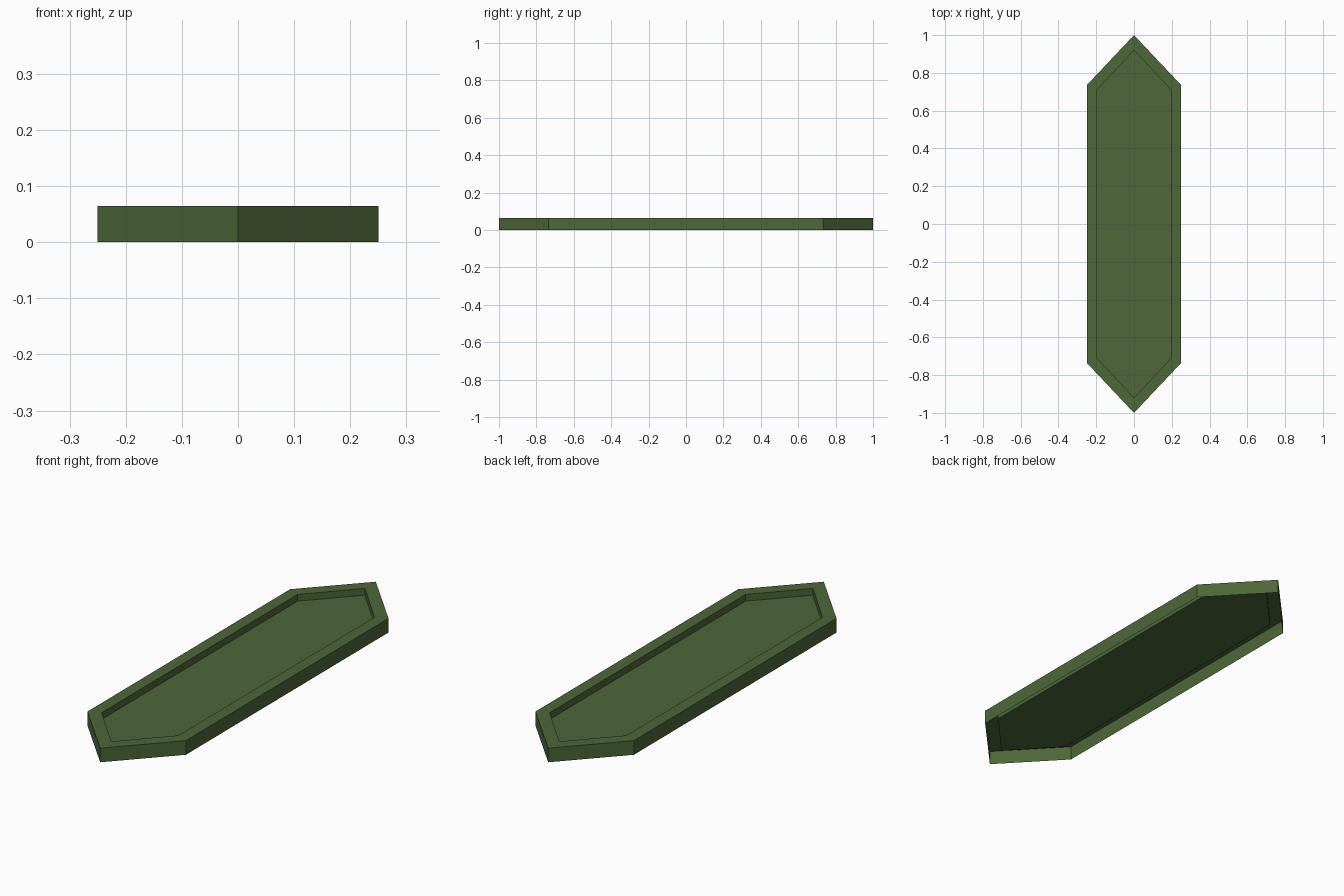
import bpy
import bmesh

cube = bpy.data.objects.get("Cube")
if cube:
    bpy.data.objects.remove(cube, do_unlink=True)

HEIGHT = 0.065
FLOOR = 0.034

# Single flat colour
green = bpy.data.materials.new("moss_green")
color = (0.076, 0.136, 0.042, 1)
green.diffuse_color = color
green.use_nodes = True
green.node_tree.nodes["Principled BSDF"].inputs["Base Color"].default_value = color


def hexagon(bm, half_width, shoulder, tip, z):
    """Ring of vertices for an elongated hexagon pointed along y."""
    outline = [(0, -tip), (half_width, -shoulder), (half_width, shoulder),
               (0, tip), (-half_width, shoulder), (-half_width, -shoulder)]
    return [bm.verts.new((x, y, z)) for x, y in outline]


def bridge(bm, lower, upper):
    """Band of quads between two rings."""
    for i in range(len(lower)):
        j = (i + 1) % len(lower)
        bm.faces.new((lower[i], lower[j], upper[j], upper[i]))


# Open-bottomed shell: outer wall, flat rim, recess wall, recessed floor
bm = bmesh.new()
rings = [hexagon(bm, 0.25, 0.735, 1.0, 0),
         hexagon(bm, 0.25, 0.735, 1.0, HEIGHT),
         hexagon(bm, 0.195, 0.711, 0.92, HEIGHT),
         hexagon(bm, 0.195, 0.711, 0.92, FLOOR)]
for lower, upper in zip(rings, rings[1:]):
    bridge(bm, lower, upper)
bm.faces.new(rings[-1])

mesh = bpy.data.meshes.new("recessed_tray")
bm.to_mesh(mesh)
bm.free()
mesh.materials.append(green)
tray = bpy.data.objects.new("recessed_tray", mesh)
bpy.context.collection.objects.link(tray)
